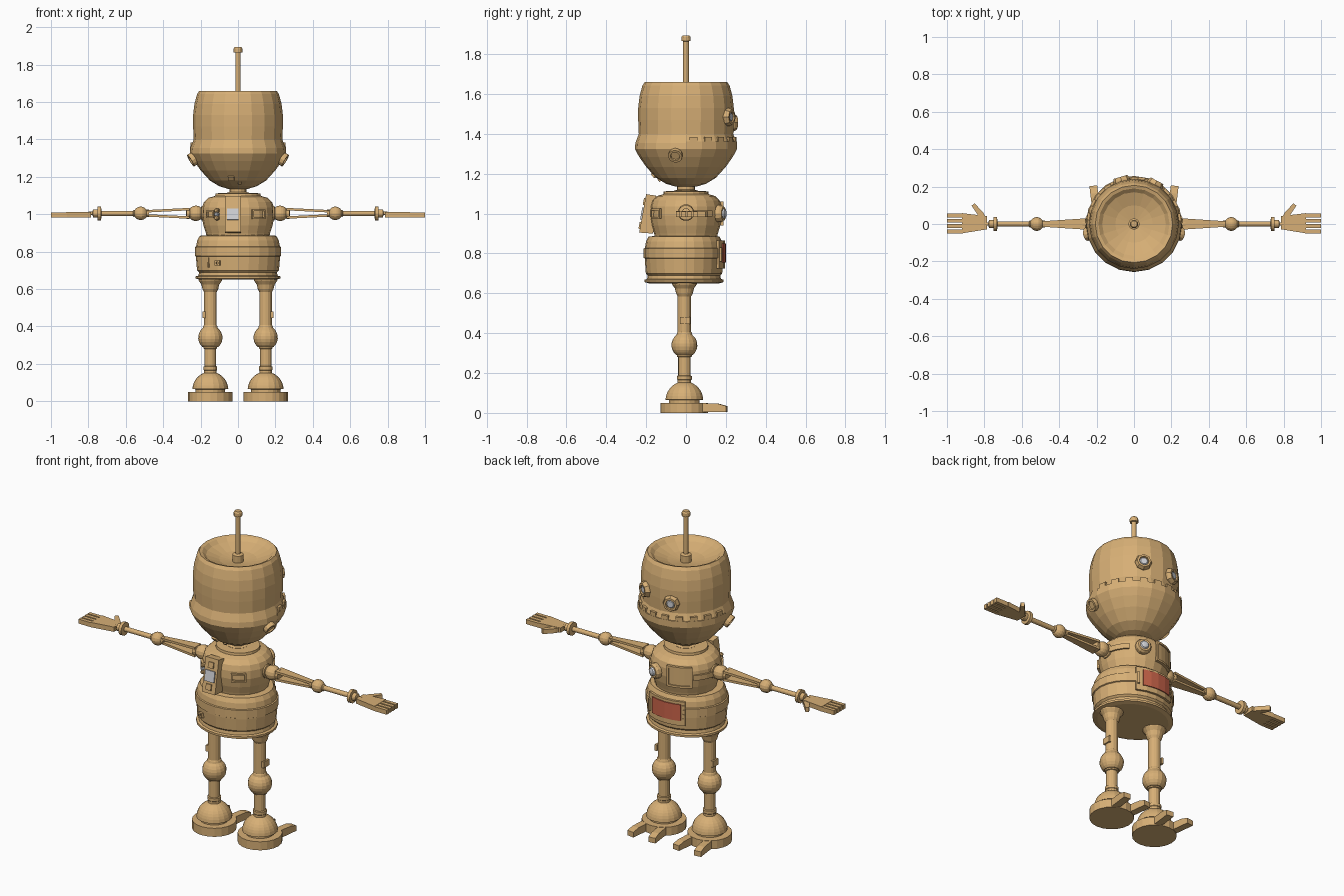
import bpy, bmesh
from math import sin, cos, radians, pi
from mathutils import Vector, Matrix

cube = bpy.data.objects.get("Cube")
if cube:
    bpy.data.objects.remove(cube, do_unlink=True)


def material(name, rgb):
    m = bpy.data.materials.new(name)
    m.use_nodes = True
    m.diffuse_color = (*rgb, 1)
    m.node_tree.nodes["Principled BSDF"].inputs["Base Color"].default_value = (*rgb, 1)
    return m


TAN = material("tan_metal", (0.68, 0.43, 0.18))
GREY = material("pale_glass", (0.62, 0.63, 0.66))
RED = material("red_panel", (0.6, 0.13, 0.07))


def finish(bm, name, mat, pair):
    """Write the mesh once, or as a left and a mirrored right copy."""
    for side, prefix in ((1, "left_"), (-1, "right_")) if pair else ((1, ""),):
        copy = bm.copy()
        for v in copy.verts:
            v.co.x *= side
        bmesh.ops.recalc_face_normals(copy, faces=copy.faces)
        me = bpy.data.meshes.new(prefix + name)
        copy.to_mesh(me)
        copy.free()
        me.materials.append(mat)
        bpy.context.collection.objects.link(bpy.data.objects.new(prefix + name, me))
    bm.free()


def frame(loc, axis):
    return Matrix.Translation(loc) @ Vector(axis).to_track_quat('Z', 'Y').to_matrix().to_4x4()


def lathe(name, profile, segs=20, loc=(0, 0, 0), axis=None, ys=1, mat=TAN, pair=False):
    """Turn (radius, height) points about an axis, closing both ends."""
    bm = bmesh.new()
    pts = [(0, profile[0][1]), *profile, (0, profile[-1][1])]
    vs = [bm.verts.new((r, 0, h)) for r, h in pts]
    es = [bm.edges.new(p) for p in zip(vs, vs[1:])]
    bmesh.ops.spin(bm, geom=vs + es, cent=(0, 0, 0), axis=(0, 0, 1),
                   angle=2 * pi, steps=segs)
    bmesh.ops.remove_doubles(bm, verts=bm.verts, dist=1e-5)
    m = frame(loc, axis) if axis else Matrix.Translation(loc)
    bm.transform(m @ Matrix.Diagonal((1, ys, 1, 1)))
    finish(bm, name, mat, pair)


def ball(r, centre, a0, a1, n=7):
    """Part of a round profile, from polar angle a0 to a1."""
    angles = [radians(a0 + (a1 - a0) * i / n) for i in range(n + 1)]
    return [(r * sin(a), centre - r * cos(a)) for a in angles]


def box(name, loc, size, axis=(0, 0, 1), mat=TAN, pair=False):
    bm = bmesh.new()
    bmesh.ops.create_cube(bm, size=1)
    bm.transform(frame(loc, axis) @ Matrix.Diagonal((*size, 1)))
    finish(bm, name, mat, pair)


def prism(name, outline, push, mat=TAN, pair=True, turn=None):
    bm = bmesh.new()
    f = bm.faces.new([bm.verts.new(p) for p in outline])
    ext = bmesh.ops.extrude_face_region(bm, geom=[f], use_keep_orig=True)
    for v in ext["geom"]:
        if isinstance(v, bmesh.types.BMVert):
            v.co += Vector(push)
    if turn:
        bm.transform(turn)
    finish(bm, name, mat, pair)


def arc_plate(name, rx, ry, a0, a1, z0, z1, thick=0.008, cy=0, mat=TAN, steps=4):
    """Curved plate wrapped round the body between two angles."""
    bm = bmesh.new()
    rows = []
    for i in range(steps + 1):
        a = radians(a0 + (a1 - a0) * i / steps)
        rows.append([bm.verts.new(((rx + t) * cos(a), cy + (ry + t) * sin(a), z))
                     for t, z in ((0, z0), (thick, z0), (thick, z1), (0, z1))])
    for p, q in zip(rows, rows[1:]):
        for k in range(4):
            bm.faces.new((p[k], p[k - 1], q[k - 1], q[k]))
    bm.faces.new(rows[0])
    bm.faces.new(rows[-1])
    finish(bm, name, mat, False)


def arc_frame(name, rx, ry, a0, a1, z0, z1, cy=0, w=0.012):
    """Raised rim made of four curved bars."""
    da = w * 300
    for part, b0, b1, c0, c1 in (("bottom", a0, a1, z0, z0 + w), ("top", a0, a1, z1 - w, z1),
                                 ("near", a0, a0 + da, z0, z1), ("far", a1 - da, a1, z0, z1)):
        arc_plate(f"{name}_{part}", rx, ry, b0, b1, c0, c1, 0.016, cy)


# Head with dished crown
lathe("head", [(.05, 1.135), (.1, 1.15), (.15, 1.18), (.2, 1.235), (.235, 1.285), (.257, 1.325),
               (.254, 1.355), (.237, 1.40), (.24, 1.47), (.24, 1.53), (.233, 1.59), (.219, 1.642),
               (.207, 1.66), (.19, 1.655), (.17, 1.637), (.1, 1.612), (.03, 1.60)])
lathe("antenna", [(.03, 1.6), (.03, 1.64), (.014, 1.645), (.014, 1.865), (.023, 1.866),
                  (.023, 1.886), (.017, 1.895)], 12)

# Toothed jaw edge on the face side
arc_plate("jaw_rim", .243, .243, 0, 180, 1.325, 1.362, .014, steps=10)
for i in range(10):
    arc_plate(f"jaw_tooth_{i + 1}", .238, .238, i * 18 + 4, i * 18 + 13, 1.35, 1.385, .016, steps=1)

# Eyes, ears and chin details
for label, angle, z in (("left", 62, 1.485), ("right", 106, 1.457)):
    d = Vector((cos(radians(angle)), sin(radians(angle)), 0))
    at = d * .222 + Vector((0, 0, z))
    lathe(label + "_eye_ring", [(.046, 0), (.046, .022), (.038, .04), (.027, .04), (.025, .03)],
          8, at, d)
    lathe(label + "_eye_lens", [(.026, .028), (.018, .036)], 12, at, d, mat=GREY)
lathe("ear", [(.03, -.02), (.036, .015), (.036, .03), (.024, .03), (.022, .022)], 12,
      (.228, -.05, 1.302), (.83, -.15, -.5), pair=True)
for i, (x, y, z) in enumerate([(-.035, -.158, 1.195), (.01, -.13, 1.172)]):
    box(f"chin_stud_{i + 1}", (x, y, z), (.032 - i * .014, .026 - i * .01, .02), (x, y, -.13))

# Neck and torso
lathe("neck", [(.06, 1.09), (.06, 1.115), (.045, 1.12), (.045, 1.15)], 16)
lathe("chest", [(.165, .87), (.172, .9), (.185, .94), (.194, .99), (.192, 1.035), (.182, 1.065),
                (.158, 1.088), (.122, 1.098), (.12, 1.112), (.06, 1.114)], ys=.93)
lathe("belly", [(.2, .65), (.226, .656), (.226, .668), (.212, .672), (.208, .69), (.219, .7),
                (.225, .77), (.225, .775), (.231, .778), (.231, .825), (.224, .828), (.218, .86),
                (.204, .885), (.165, .888)], 24, (0, -.01, 0), ys=.875)

# Lamp, hatch and red display on the face side
lamp, out = (.072, .155, 1.0), (.35, .93, 0)
lathe("chest_lamp_ring", [(.043, 0), (.043, .025), (.035, .037), (.027, .037)], 12, lamp, out)
lathe("chest_lamp_glass", [(.027, .034), (.02, .045), (.008, .049)], 12, lamp, out, mat=GREY)
arc_plate("chest_hatch", .186, .174, 94, 130, .95, 1.05)
arc_frame("chest_hatch_rim", .185, .172, 91, 133, .94, 1.06)
arc_plate("display_backing", .222, .193, 58, 119, .725, .865, .013, -.01)
arc_plate("red_display", .23, .202, 68, 113, .755, .85, .009, -.01, RED)
arc_plate("display_handle", .23, .2, 60, 63, .76, .83, .016, -.01, steps=1)
for i in range(4):
    arc_plate(f"display_vent_{i + 1}", .23, .2, 115, 118, .755 + i * .026, .768 + i * .026,
              .01, -.01, steps=1)

# Control pack and small hatches on the opposite side
prism("control_pack", [(-.07, -.165, .9), (-.07, -.235, .905), (-.07, -.2, 1.098),
                       (-.07, -.15, 1.09)], (.085, 0, 0), pair=False)
slope = (0, -.98, .18)
for name, z, size, mat in (("pack_screen", 1.0, .062, GREY), ("pack_upper_button", 1.06, .034, TAN),
                           ("pack_lower_button", .94, .034, TAN)):
    box(name, (-.028, -.235 + (z - .905) * .18, z), (size, size, .014), slope, mat)
for i, (z, mat) in enumerate([(1.02, TAN), (1.0, GREY), (.98, TAN)]):
    lathe(f"chest_knob_{i + 1}", [(.012, 0), (.012, .03), (.007, .034)], 8,
          (-.105, -.14, z), (-.4, -.9, 0), mat=mat)
arc_frame("chest_vent", .188, .174, -68, -44, .975, 1.025, w=.008)
arc_frame("chest_slot", .188, .174, -147, -130, .98, 1.02, w=.008)
arc_plate("belly_strip", .217, .19, -136, -134, .715, .77, .01, -.01, steps=1)
arc_frame("belly_socket", .217, .19, -123, -115, .725, .752, -.01, .008)
for a in (20, 155):
    arc_plate(f"side_strap_{a}", .192, .178, a - 20, a + 25, .985, 1.015, .01)

# Arms, lathed outward from the shoulder
arm, outward = (0, 0, 1.005), (1, 0, 0)
lathe("shoulder", [(.04, .175), (.04, .195), (.028, .198)] + ball(.042, .225, 40, 140)
      + [(.03, .262), (.03, .275), (.012, .278)], 14, arm, outward, pair=True)
for name, s in (("upper", 1), ("lower", -1)):
    prism(name + "_arm_bar", [(.26, -.03, 1.005 + s * .016), (.26, .03, 1.005 + s * .016),
                              (.5, .014, 1.005 + s * .004), (.5, -.014, 1.005 + s * .004)],
          (0, 0, s * .013))
lathe("forearm", [(.02, .475), (.02, .488)] + ball(.037, .52, 30, 150)
      + [(.02, .557), (.014, .562), (.014, .73), (.038, .732), (.038, .75), (.022, .752),
         (.022, .775), (.009, .778), (.009, .8)], 14, arm, outward, pair=True)

# Hands
z = .984
prism("palm", [(.785, -.028, z), (.92, -.05, z), (.92, .058, z), (.785, .042, z)], (0, 0, .028))
prism("thumb", [(.79, .03, z), (.83, .04, z), (.868, .098, z), (.852, .11, z), (.805, .06, z)],
      (0, 0, .026))
for i in range(4):
    y = -.05 + i * .0285
    prism(f"finger_{i + 1}", [(.915, y, z), (1.0, y, z), (1.0, y + .021, z), (.915, y + .021, z)],
          (0, 0, .026))

# Legs: hip flare, knee ball and ankle dome
LEG = (.148, -.008, 0)
lathe("leg", [(.034, .14), (.034, .165), (.037, .168), (.037, .185), (.031, .188), (.031, .28),
              (.037, .282), (.037, .29)] + ball(.065, .34, 40, 142)
      + [(.037, .402), (.034, .407), (.034, .585), (.042, .6), (.048, .625), (.062, .645),
         (.062, .66)], 16, LEG, pair=True)
lathe("ankle", [(.078, .045), (.078, .064), (.096, .066)] + ball(.096, .062, 95, 160), 18,
      LEG, pair=True)
lathe("foot", [(.119, 0), (.119, .05)], 20, LEG, pair=True)
box("shin_panel", (.182, -.005, .463), (.05, .036, .014), (1, 0, 0), pair=True)

# Two splayed toes per foot
for name, s in (("outer", 1), ("inner", -1)):
    turn = Matrix.Translation((.148 + s * .045, 0, 0)) @ Matrix.Rotation(-s * .12, 4, 'Z')
    prism(name + "_toe", [(-.021, .06, .004), (-.021, .206, .004), (-.021, .206, .034),
                          (-.021, .165, .046), (-.021, .06, .05)], (.042, 0, 0), turn=turn)
